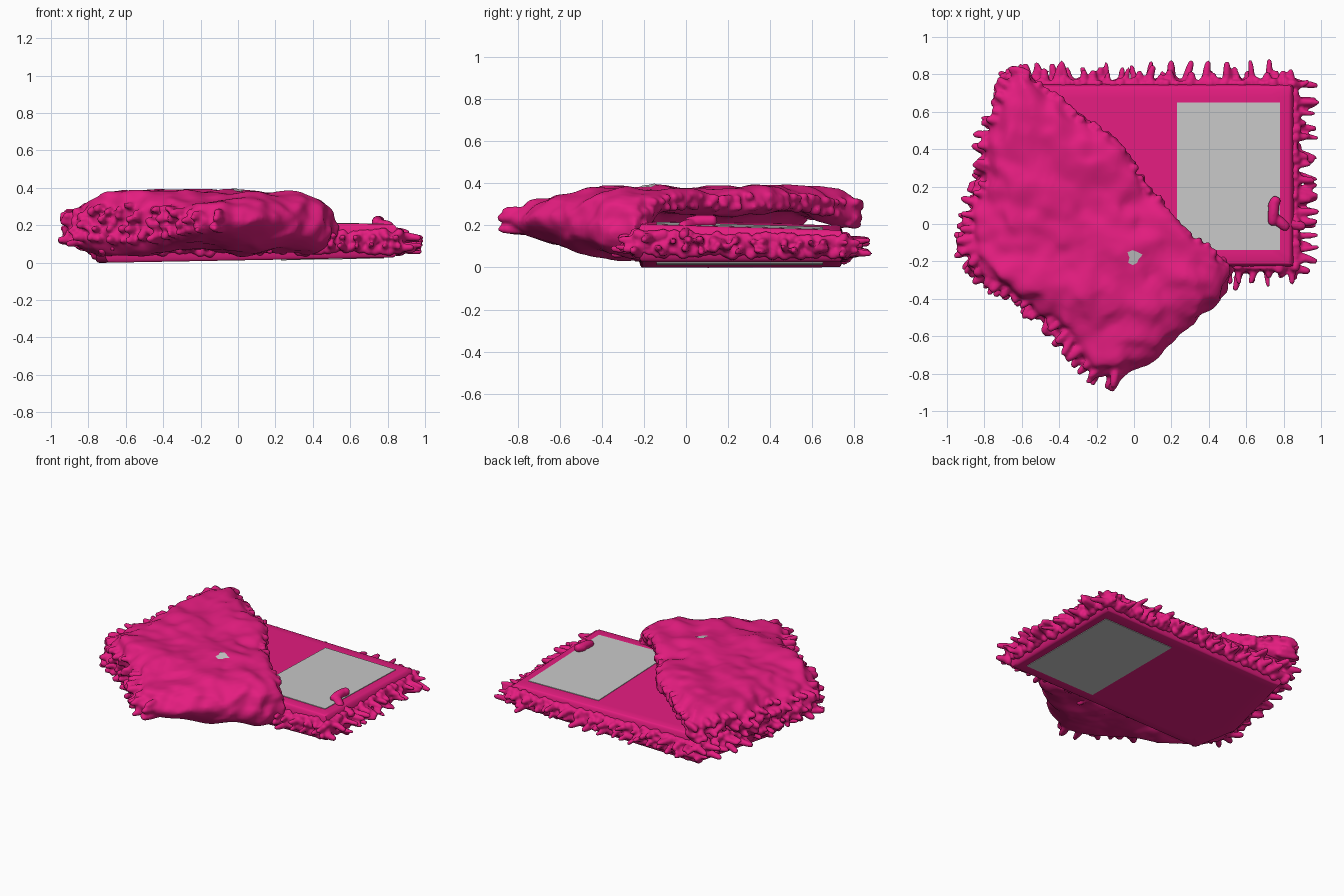
import bpy, bmesh, math, random
from mathutils import Vector, Matrix, noise

if "Cube" in bpy.data.objects:
    bpy.data.objects.remove(bpy.data.objects["Cube"])

random.seed(4)

def material(name, rgb):
    m = bpy.data.materials.new(name)
    m.diffuse_color = (*rgb, 1)
    m.use_nodes = True
    m.node_tree.nodes["Principled BSDF"].inputs["Base Color"].default_value = m.diffuse_color
    return m

PINK = material("hot pink plush", (0.78, 0.012, 0.215))
GREY = material("plain grey", (0.58, 0.58, 0.58))

def finish(bm, name, mat, angle=50):
    bmesh.ops.recalc_face_normals(bm, faces=bm.faces)
    me = bpy.data.meshes.new(name)
    bm.to_mesh(me)
    bm.free()
    ob = bpy.data.objects.new(name, me)
    bpy.context.collection.objects.link(ob)
    me.materials.append(mat)
    bpy.ops.object.select_all(action='DESELECT')
    bpy.context.view_layer.objects.active = ob
    ob.select_set(True)
    bpy.ops.object.shade_smooth_by_angle(angle=math.radians(angle))
    return ob

def blend(name, parts, voxel):
    """Fuse overlapping parts into one soft plush surface."""
    bpy.ops.object.select_all(action='DESELECT')
    for ob in parts:
        ob.select_set(True)
    bpy.context.view_layer.objects.active = parts[0]
    if len(parts) > 1:
        bpy.ops.object.join()
    ob = parts[0]
    ob.name = name
    m = ob.modifiers.new("fuse", 'REMESH')
    m.mode, m.voxel_size, m.use_smooth_shade = 'VOXEL', voxel, True
    bpy.ops.object.modifier_apply(modifier=m.name)
    s = ob.modifiers.new("soften", 'SMOOTH')
    s.factor, s.iterations = 0.5, 2
    bpy.ops.object.modifier_apply(modifier=s.name)
    return ob

def resample(pts, step, closed=True):
    pts = [Vector(p) for p in pts]
    pairs = list(zip(pts, pts[1:] + pts[:1])) if closed else list(zip(pts, pts[1:]))
    out = []
    for a, b in pairs:
        n = max(1, round((b - a).length / step))
        out += [a.lerp(b, i / n) for i in range(n)]
    return out if closed else out + [pts[-1]]

def smooth(a, b, v):
    t = min(1, max(0, (v - a) / (b - a)))
    return t * t * (3 - 2 * t)

def cushion(name, outline, centre, top, bottom, edge, rough, rings=16):
    """Closed padded slab: flat inside, rounded at the rim, with optional lumps."""
    c = Vector(centre)
    prof = [((1 - edge) * (i + 0.3) / rings, 1) for i in range(rings)]
    prof += [(1 - edge + edge * math.cos(t), math.sin(t))
             for t in [math.pi / 2 - math.pi * k / 14 for k in range(15)]]
    prof += [(r, -1) for r, _ in reversed(prof[:rings])]
    bm = bmesh.new()
    loops = []
    for r, f in prof:
        loop = []
        for p in outline:
            q = c + (p - c) * r
            zt, zb = top(q.x, q.y), bottom(q.x, q.y)
            z = (zt + zb) / 2 + f * (zt - zb) / 2
            if rough:
                n1 = noise.noise(Vector((q.x * 4, q.y * 4, z * 5)))
                n2 = noise.noise(Vector((q.x * 11, q.y * 11, z * 12 + 7)))
                z += rough * (n1 + 0.5 * n2)
                q = q + (p - c).normalized() * rough * 1.2 * n2 * r
            loop.append(bm.verts.new((q.x, q.y, z)))
        loops.append(loop)
    n = len(outline)
    for a, b in zip(loops, loops[1:]):
        for i in range(n):
            bm.faces.new((a[i], a[(i + 1) % n], b[(i + 1) % n], b[i]))
    bm.faces.new(loops[0])
    bm.faces.new(loops[-1])
    return finish(bm, name, PINK)

def tuft(bm, pos, direction, length, width):
    """One blunt, rounded strand of fringe."""
    rot = Vector(direction).normalized().to_track_quat('Z', 'Y').to_matrix().to_4x4()
    vs = bmesh.ops.create_uvsphere(bm, u_segments=10, v_segments=8, radius=1)['verts']
    for v in vs:
        r = math.hypot(v.co.x, v.co.y)
        k = width * (r ** 0.5 / r if r > 1e-4 else 1)
        v.co = Vector((v.co.x * k, v.co.y * k, v.co.z * length))
    bmesh.ops.transform(bm, matrix=Matrix.Translation(pos) @ rot, verts=vs)

def fringe(name, path, centre, top, bottom, step, length, width, rows, low=0.14, high=0.8):
    bm = bmesh.new()
    c = Vector(centre)
    pts = resample(path, step, False)
    for row in range(rows):
        for i, p in enumerate(pts):
            q = pts[min(i + 1, len(pts) - 1)] - pts[max(i - 1, 0)]
            out = Vector((q.y, -q.x)).normalized()
            if out.dot(p - c) < 0:
                out = -out
            f = (row + 0.5) / rows + random.uniform(-0.1, 0.1)
            zb, zt = bottom(p.x, p.y), top(p.x, p.y)
            z = zb + (zt - zb) * (low + (high - low) * f)
            along = q.normalized() * random.uniform(-0.35, 0.35)
            p2 = p + q.normalized() * random.uniform(-0.3, 0.3) * step
            d = Vector((out.x + along.x, out.y + along.y, random.uniform(-0.15, 0.15)))
            tuft(bm, (p2.x, p2.y, z), d, length * random.uniform(0.45, 1.25),
                 width * random.uniform(0.8, 1.2))
    return finish(bm, name, PINK)

# Base: flat mat with a soft fringed rim
def base_top(x, y): return 0.212 - 0.03 * y - 0.015 * x
def base_bottom(x, y): return 0.012 + 0.018 * x
BASE = [(-0.62, 0.75), (0.86, 0.75), (0.86, -0.23), (-0.72, -0.23), (-0.78, 0.1)]
BASE_C = (0.08, 0.26)
cushion("base_mat", resample(BASE, 0.05), BASE_C, base_top, base_bottom, 0.045, 0, 6)
EDGE = [(-0.62, 0.75), (0.85, 0.75), (0.86, 0.74), (0.86, -0.22), (0.85, -0.23),
        (-0.72, -0.23), (-0.77, 0.1), (-0.62, 0.75)]
tufts = fringe("tufts", EDGE, BASE_C, base_top, base_bottom, 0.07, 0.11, 0.021, 2, 0.2, 0.75)
rim = fringe("rim", EDGE, BASE_C, base_top, base_bottom, 0.04, 0.03, 0.026, 3, 0.16, 0.8)
blend("base_fringe", [tufts, rim], 0.0095)

# Grey panels set on both faces of the base
def panel(name, height, lift):
    bm = bmesh.new()
    corners = [(0.23, -0.14), (0.78, -0.14), (0.78, 0.65), (0.23, 0.65)]
    lo = [bm.verts.new((x, y, height(x, y) - 0.001 * lift)) for x, y in corners]
    hi = [bm.verts.new((x, y, height(x, y) + 0.004 * lift)) for x, y in corners]
    bm.faces.new(lo)
    bm.faces.new(hi)
    for i in range(4):
        j = (i + 1) % 4
        bm.faces.new((lo[i], lo[j], hi[j], hi[i]))
    finish(bm, name, GREY, 20)

panel("upper_grey_panel", base_top, 1)
panel("lower_grey_panel", base_bottom, -1)

# Cover: lumpy folded cushion, open over the base along its diagonal edge
def cover_top(x, y): return 0.375 - 0.08 * smooth(0.3, 0.9, -y) - 0.06 * smooth(0.6, 0.95, -x) \
    - 0.03 * smooth(0.2, 0.55, x)
def cover_bottom(x, y):
    u = 0.69 * x + 0.72 * y
    low = 0.055 + 0.1 * smooth(0.3, 0.9, -y) + 0.02 * smooth(0.6, 0.95, -x)
    lift = smooth(-0.3, 0.0, u) * smooth(-0.26, -0.12, y) * (1 - smooth(0.5, 0.85, y) * 0.5)
    return low + (0.255 - low) * lift
COVER = [(-0.62, 0.83), (-0.44, 0.7), (-0.28, 0.57), (-0.1, 0.45), (0.03, 0.26), (0.22, 0.01),
         (0.36, -0.1), (0.53, -0.24), (0.47, -0.41), (0.22, -0.62), (0.03, -0.78), (-0.1, -0.84),
         (-0.19, -0.81), (-0.33, -0.66), (-0.45, -0.52), (-0.62, -0.39), (-0.8, -0.29),
         (-0.91, -0.14), (-0.89, 0.05), (-0.81, 0.22), (-0.79, 0.48), (-0.7, 0.7)]
COVER_C = (-0.32, -0.03)
body = cushion("body", resample(COVER, 0.025), COVER_C, cover_top, cover_bottom, 0.19, 0.032)
inset = [Vector(COVER_C) + (Vector(p) - Vector(COVER_C)) * 0.97 for p in COVER]
outer = fringe("outer", inset[11:] + inset[:1], COVER_C, cover_top, cover_bottom,
               0.07, 0.075, 0.024, 4, 0.12, 0.82)
opening = fringe("opening", inset[:8], COVER_C, cover_top, cover_bottom, 0.055, 0.035, 0.022, 2)
cover = blend("folded_cover", [body, outer, opening], 0.011)

# Small curled clasp over the right edge of the base
bm = bmesh.new()
for x, y, z, dx, dy, ln in [(0.84, 0.0, 0.16, -1, 0.2, 0.08), (0.78, 0.01, 0.2, -0.6, 0.5, 0.06),
                            (0.745, 0.06, 0.22, 0.1, 1, 0.07), (0.75, 0.11, 0.22, 0.3, 0.6, 0.04)]:
    tuft(bm, (x, y, z), (dx, dy, 0.1), ln, 0.03)
blend("curled_clasp", [finish(bm, "clasp", PINK)], 0.008)

# Tiny grey worn patch on top of the cover
hit, loc, nor, _ = cover.ray_cast(Vector((0.0, -0.18, 1)), Vector((0, 0, -1)))
bm = bmesh.new()
bmesh.ops.create_circle(bm, cap_ends=True, segments=9, radius=0.042)
for v in bm.verts:
    v.co *= random.uniform(0.6, 1.2)
bmesh.ops.transform(bm, matrix=Matrix.Translation(loc + nor * 0.004) @
                    nor.to_track_quat('Z', 'Y').to_matrix().to_4x4(), verts=bm.verts)
finish(bm, "worn_patch", GREY)
